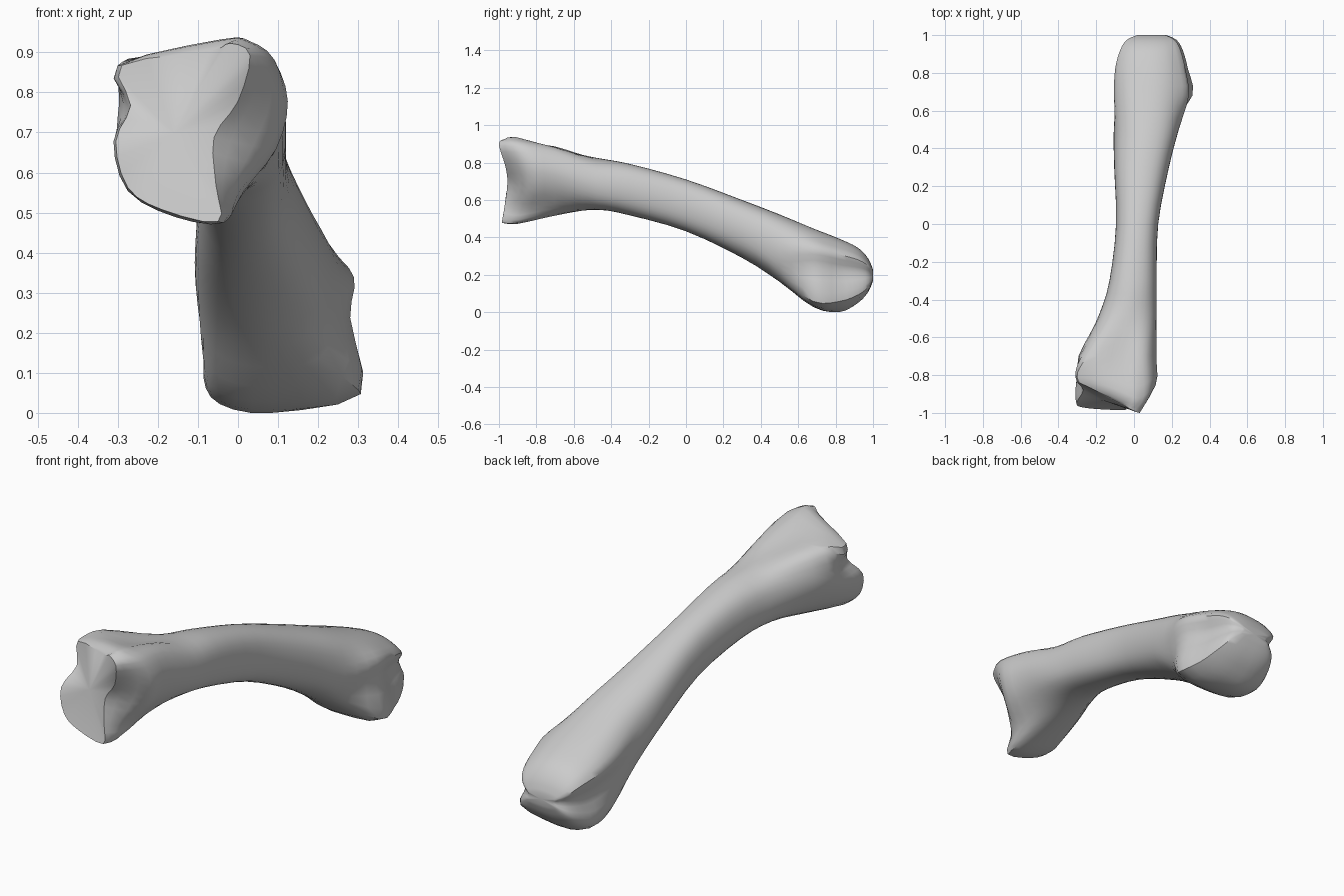
import bpy, bmesh, math
from mathutils import Vector

if "Cube" in bpy.data.objects:
    bpy.data.objects.remove(bpy.data.objects["Cube"])

N = 12      # control points per ring, clockwise from the top
SUB = 3     # interpolated steps between control points


def spline(a, b, c, d, t):
    return 0.5 * (2 * b + (c - a) * t + (2 * a - 5 * b + 4 * c - d) * t * t
                  + (3 * b - a - 3 * c + d) * t ** 3)


def oval(y, x0, x1, z0, z1, power=2.3):
    pts = []
    for i in range(N):
        a = 2 * math.pi * i / N
        s, c = math.sin(a), math.cos(a)
        px = math.copysign(abs(s) ** (2 / power), s)
        pz = math.copysign(abs(c) ** (2 / power), c)
        pts.append(Vector(((x0 + x1) / 2 + px * (x1 - x0) / 2, y,
                           (z0 + z1) / 2 + pz * (z1 - z0) / 2)))
    return pts


def flat(y, pts):
    return [Vector((x, y, z)) for x, z in pts]


def shrunk(ring, y, cx, cz, sx, sz, nz):
    return [Vector((cx + (p.x - cx) * sx, y, nz + (p.z - cz) * sz)) for p in ring]


# Upper joint end: face rim, collar behind it, and flare into the shaft
rim = [Vector(p) for p in [
    (-.07, -.95, .905), (-.02, -.98, .925), (.03, -1, .895), (0, -.965, .78),
    (-.06, -.955, .69), (-.055, -.97, .57), (-.05, -.985, .48), (-.19, -.98, .51),
    (-.275, -.97, .565), (-.305, -.95, .68), (-.268, -.88, .77), (-.29, -.84, .87)]]
collar = [Vector(p) for p in [
    (-.04, -.9, .935), (.03, -.92, .93), (.09, -.88, .885), (.115, -.85, .78),
    (.08, -.85, .66), (0, -.88, .55), (-.03, -.9, .48), (-.14, -.9, .487),
    (-.27, -.9, .555), (-.31, -.88, .68), (-.275, -.83, .765), (-.3, -.79, .87)]]
flare = flat(-.7, [
    (-.06, .872), (.02, .885), (.08, .86), (.118, .77), (.1, .67), (.04, .58),
    (-.03, .525), (-.12, .525), (-.22, .58), (-.28, .68), (-.292, .78), (-.25, .885)])

# Shaft: y, left, right, bottom, top
shaft = [oval(*s) for s in [
    (-.48, -.185, .12, .55, .828), (-.3, -.13, .12, .52, .795),
    (0, -.095, .128, .435, .712), (.3, -.105, .185, .293, .602),
    (.5, -.107, .237, .165, .525)]]

# Lower joint end: squared head with shallow side pits, rounded off at the tip
neck = flat(.68, [
    (.07, .45), (.16, .44), (.235, .40), (.29, .34), (.28, .24), (.3, .06),
    (.09, .03), (-.04, .05), (-.085, .12), (-.09, .25), (-.105, .35), (-.04, .43)])
head = flat(.82, [
    (.08, .395), (.16, .387), (.22, .36), (.272, .31), (.245, .22), (.283, .06),
    (.08, .003), (-.045, .025), (-.085, .09), (-.06, .2), (-.1, .31), (-.03, .375)])
tip = [shrunk(head, .92, .09, .2, .86, .75, .2),
       shrunk(head, .975, .095, .2, .68, .45, .2),
       shrunk(head, 1.0, .095, .2, .4, .15, .2)]

controls = [rim, collar, flare] + shaft + [neck, head] + tip

# Smooth the rings around, then along the bone
around = []
for r in controls:
    around.append([spline(r[i - 1], r[i], r[(i + 1) % N], r[(i + 2) % N], k / SUB)
                   for i in range(N) for k in range(SUB)])
rings = []
last = len(around) - 1
for j in range(last):
    quad = [around[max(0, min(last, j + o))] for o in (-1, 0, 1, 2)]
    for k in range(SUB):
        rings.append([spline(*p, k / SUB) for p in zip(*quad)])
rings.append(around[last])

# Skin the bone
bm = bmesh.new()
vr = [[bm.verts.new(p) for p in r] for r in rings]
M = N * SUB
for a, b in zip(vr, vr[1:]):
    for i in range(M):
        bm.faces.new((a[i], a[(i + 1) % M], b[(i + 1) % M], b[i]))

# Close the joint face (slightly hollow) and the tip
for ring, centre in ((vr[0], (-.16, -.935, .7)), (vr[-1], (.095, 1.0, .2))):
    c = bm.verts.new(centre)
    for i in range(M):
        bm.faces.new((ring[i], ring[(i + 1) % M], c))

# Rest on the ground
low = min(v.co.z for v in bm.verts)
bmesh.ops.translate(bm, verts=bm.verts, vec=(0, 0, -low))
bmesh.ops.recalc_face_normals(bm, faces=bm.faces)
mesh = bpy.data.meshes.new("long_bone")
bm.to_mesh(mesh)
bm.free()
bone = bpy.data.objects.new("long_bone", mesh)
bpy.context.collection.objects.link(bone)
bpy.context.view_layer.objects.active = bone
bone.select_set(True)
bpy.ops.object.shade_smooth_by_angle(angle=math.radians(40))
